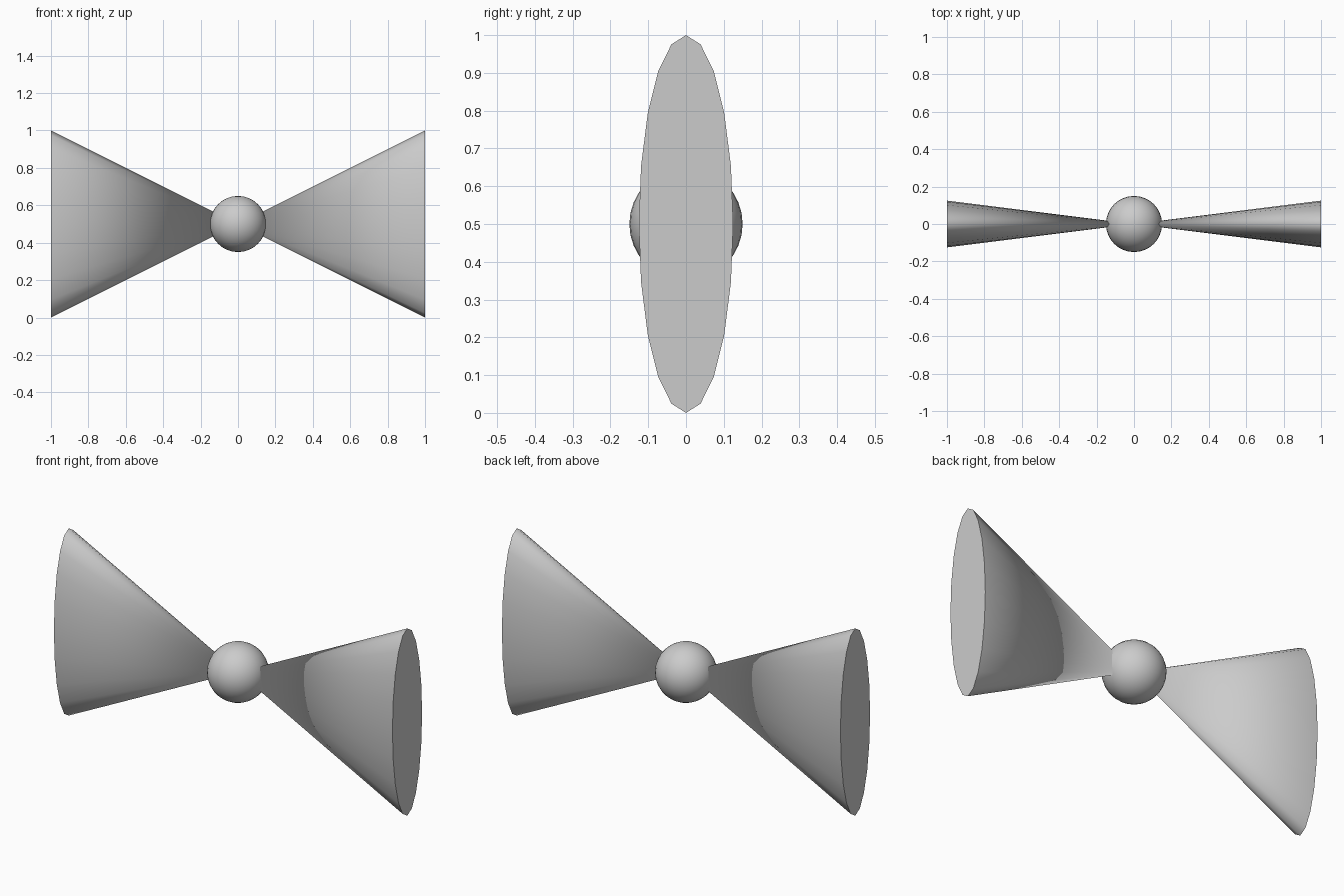
import bpy, bmesh, math

if "Cube" in bpy.data.objects:
    bpy.data.objects.remove(bpy.data.objects["Cube"])

CENTRE_Z = 0.5


def finish(name, bm):
    bmesh.ops.recalc_face_normals(bm, faces=bm.faces[:])
    mesh = bpy.data.meshes.new(name)
    bm.to_mesh(mesh)
    bm.free()
    obj = bpy.data.objects.new(name, mesh)
    bpy.context.collection.objects.link(obj)
    obj.location.z = CENTRE_Z
    return obj


def wing(name, side, sides=20, half_depth=0.125, half_height=0.5):
    # flattened cone: tip at the centre, oval cap at x = side
    bm = bmesh.new()
    tip = bm.verts.new((0, 0, 0))
    rim = [bm.verts.new((side,
                         half_depth * math.sin(2 * math.pi * i / sides),
                         half_height * math.cos(2 * math.pi * i / sides)))
           for i in range(sides)]
    for i in range(sides):
        bm.faces.new((tip, rim[i], rim[(i + 1) % sides])).smooth = True
    # flat cap with a crisp rim
    cap = bm.faces.new(rim)
    for edge in cap.edges:
        edge.smooth = False
    return finish(name, bm)


# two wings of the bow
wing("left_wing", -1)
wing("right_wing", 1)

# round knot in the middle
bm = bmesh.new()
bmesh.ops.create_uvsphere(bm, u_segments=32, v_segments=16, radius=0.15)
for face in bm.faces:
    face.smooth = True
finish("knot", bm)
